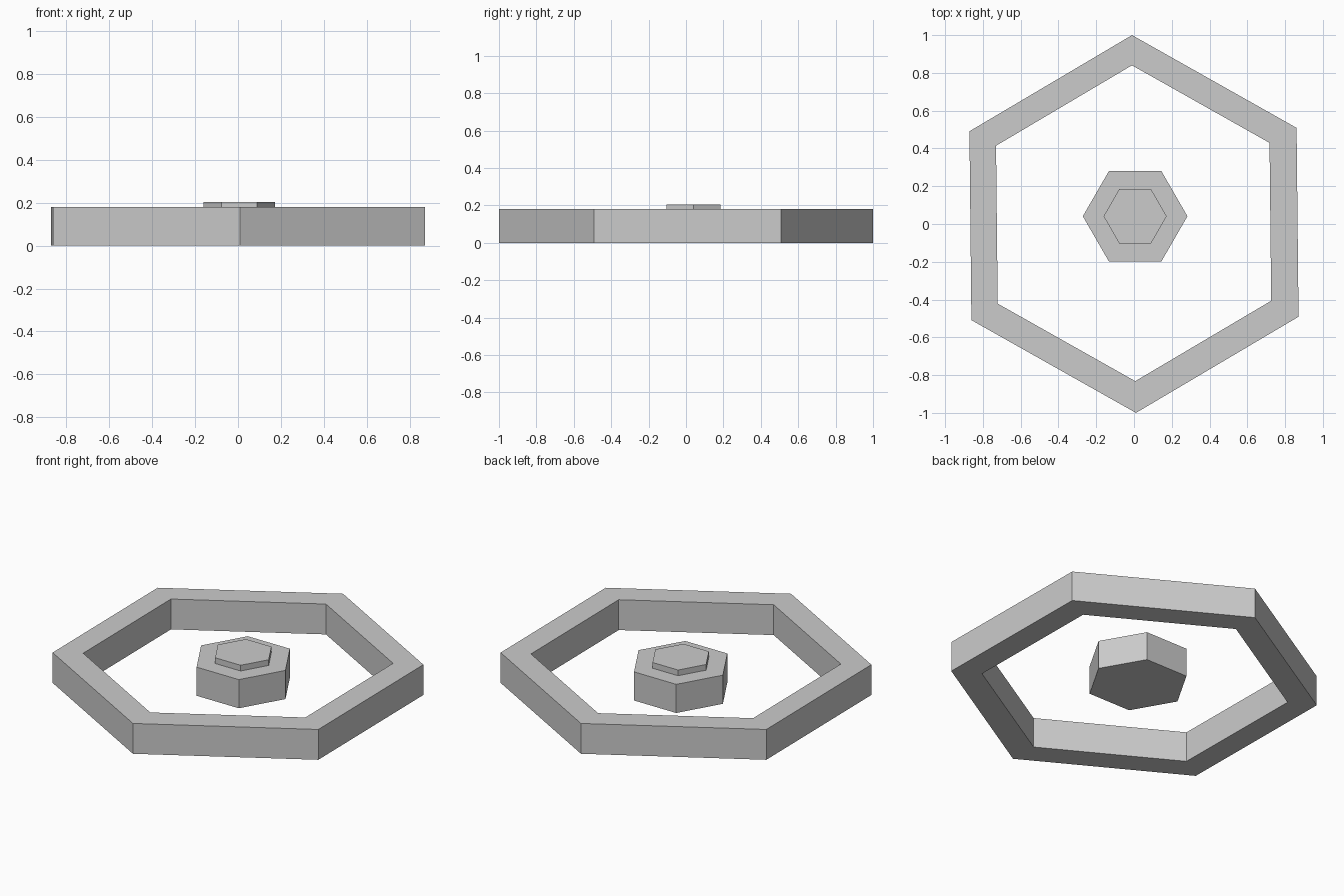
import bpy, bmesh
from math import cos, sin, pi, radians

if "Cube" in bpy.data.objects:
    bpy.data.objects.remove(bpy.data.objects["Cube"])


def hexagon(radius, turn, cx=0.0, cy=0.0):
    return [(cx + radius * cos(turn + i * pi / 3), cy + radius * sin(turn + i * pi / 3))
            for i in range(6)]


def build(name, outer, z0, z1, inner=None):
    """Extruded hexagon, with an optional hexagonal hole."""
    bm = bmesh.new()
    loop = lambda pts, z: [bm.verts.new((x, y, z)) for x, y in pts]
    ob, ot = loop(outer, z0), loop(outer, z1)
    if inner:
        loops = [ob, ot, loop(inner, z1), loop(inner, z0)]
        pairs = [(loops[k], loops[(k + 1) % 4]) for k in range(4)]
    else:
        pairs = [(ob, ot)]
        bm.faces.new(ot)
        bm.faces.new(ob[::-1])
    for a, b in pairs:
        for i in range(6):
            j = (i + 1) % 6
            bm.faces.new((a[i], a[j], b[j], b[i]))
    bmesh.ops.recalc_face_normals(bm, faces=bm.faces)
    mesh = bpy.data.meshes.new(name)
    bm.to_mesh(mesh)
    bm.free()
    obj = bpy.data.objects.new(name, mesh)
    bpy.context.collection.objects.link(obj)
    return obj


# Outer frame, turned a touch off square
turn = radians(30.6)
build("outer_ring", hexagon(1.0, turn), 0.0, 0.18, hexagon(0.836, turn, -0.002, 0.004))

# Slightly off-centre hub and its raised cap
build("center_hub", hexagon(0.277, 0, 0.006, 0.041), 0.0, 0.17)
build("hub_cap", hexagon(0.167, 0, 0.006, 0.041), 0.17, 0.204)
